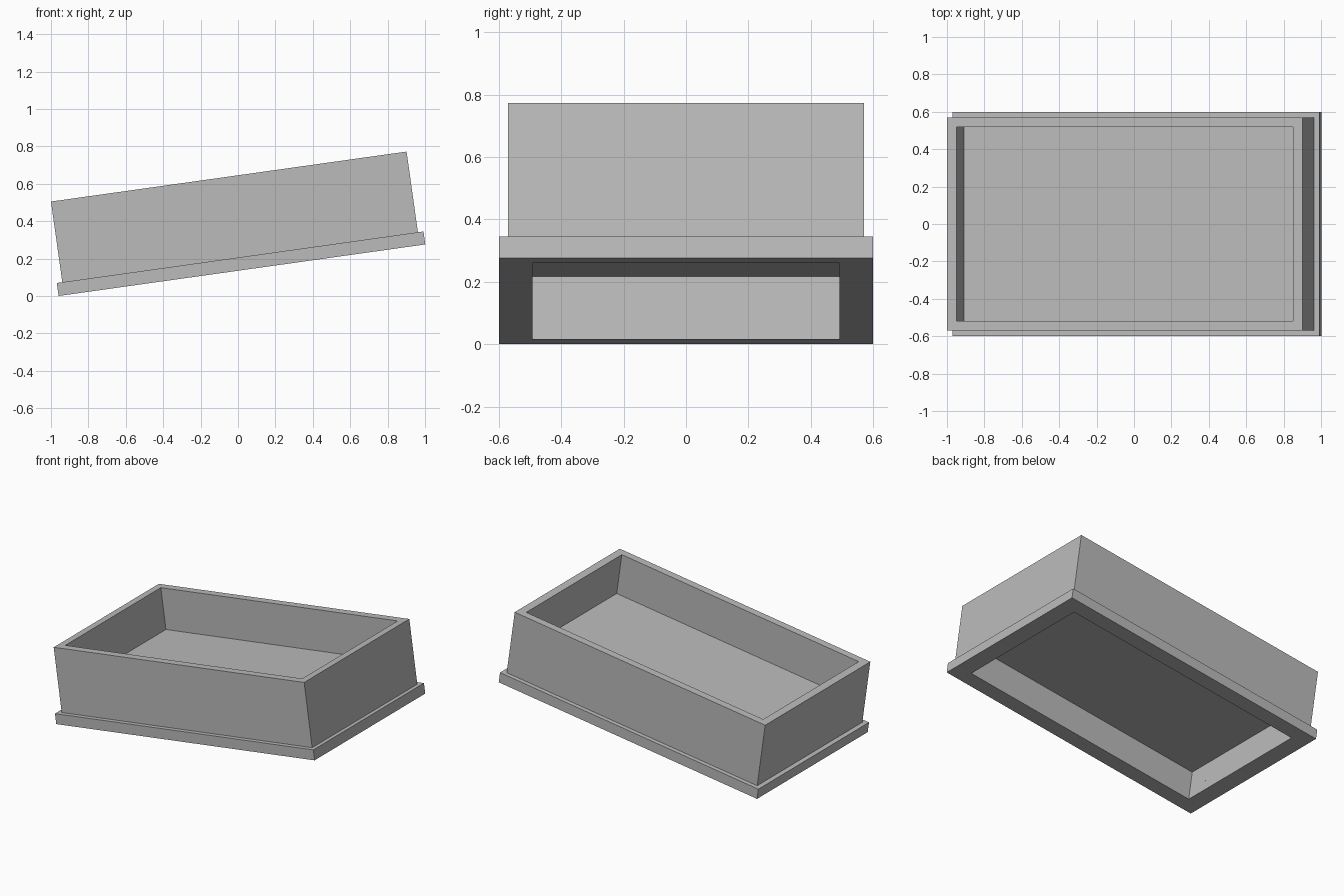
import bpy, bmesh, math
from mathutils import Matrix

if "Cube" in bpy.data.objects:
    bpy.data.objects.remove(bpy.data.objects["Cube"])

TILT = math.radians(-8.0)
PLACE = Matrix.Translation((0.021, 0, 0.138)) @ Matrix.Rotation(TILT, 4, 'Y')

grey = bpy.data.materials.new("light_grey")
grey.diffuse_color = (0.5, 0.5, 0.5, 1)
grey.use_nodes = True
grey.node_tree.nodes["Principled BSDF"].inputs["Base Color"].default_value = grey.diffuse_color


def shell(name, rings, closed):
    """Skin stacked rectangles (half x, half y, z); close the loop or cap both ends."""
    bm = bmesh.new()
    loops = [[bm.verts.new((sx * hx, sy * hy, z))
              for sx, sy in ((-1, -1), (1, -1), (1, 1), (-1, 1))]
             for hx, hy, z in rings]
    pairs = list(zip(loops, loops[1:]))
    if closed:
        pairs.append((loops[-1], loops[0]))
    else:
        bm.faces.new(loops[0])
        bm.faces.new(loops[-1])
    for a, b in pairs:
        for i in range(4):
            j = (i + 1) % 4
            bm.faces.new((a[i], a[j], b[j], b[i]))
    bmesh.ops.recalc_face_normals(bm, faces=bm.faces)
    bm.transform(PLACE)
    mesh = bpy.data.meshes.new(name)
    bm.to_mesh(mesh)
    bm.free()
    mesh.materials.append(grey)
    obj = bpy.data.objects.new(name, mesh)
    bpy.context.collection.objects.link(obj)


# Wider base flange with a rectangular opening
shell("base_flange", [(0.882, 0.492, 0), (0.99, 0.6, 0),
                      (0.99, 0.6, 0.07), (0.882, 0.492, 0.07)], closed=True)

# Tray: underside recess, outer walls, rim, inner walls and floor
shell("tray", [(0.882, 0.492, 0.204), (0.882, 0.492, 0.07), (0.96, 0.57, 0.07),
               (0.96, 0.57, 0.5055), (0.908, 0.518, 0.5055),
               (0.908, 0.518, 0.226)], closed=False)
